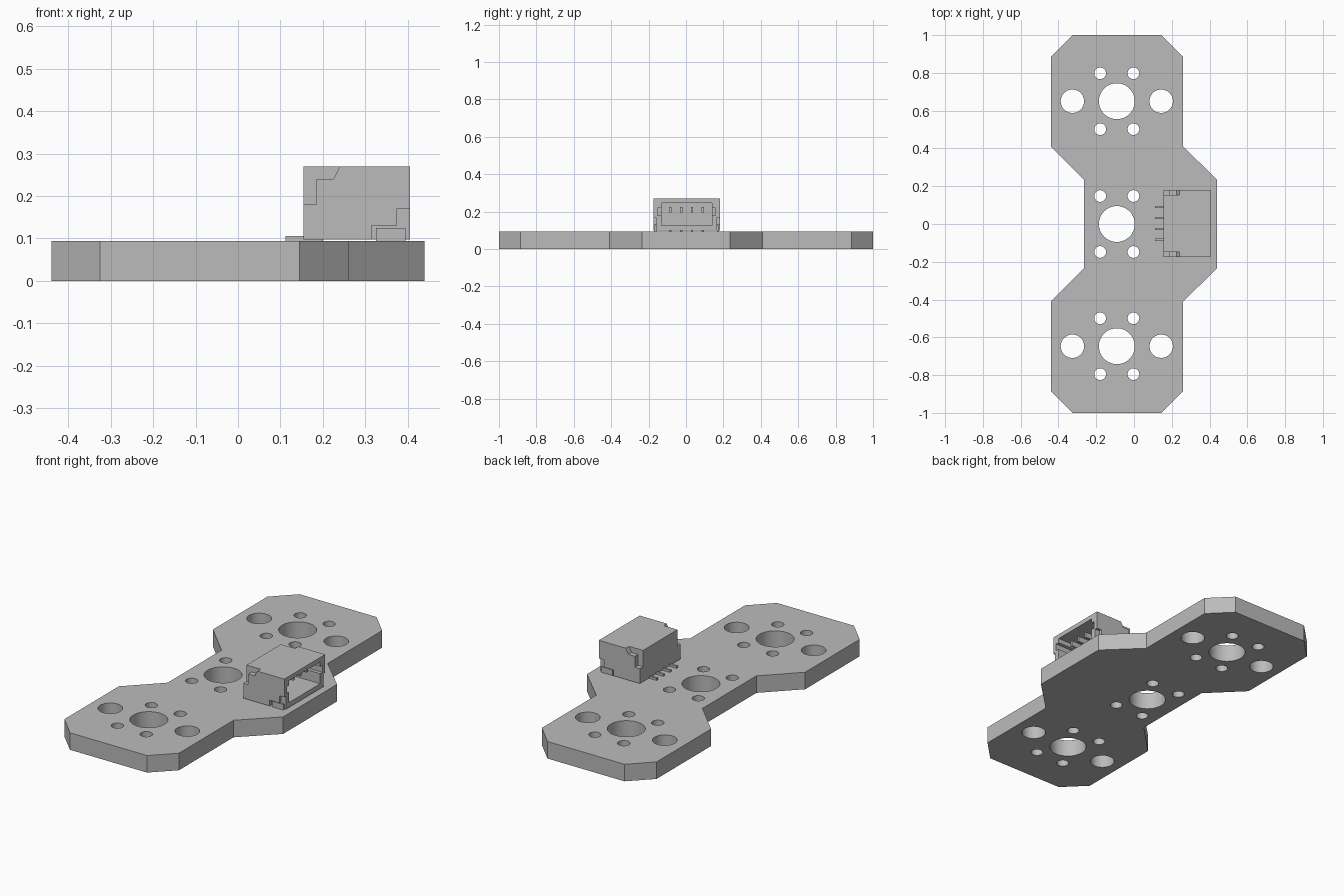
import bpy, bmesh
from math import cos, sin, pi, radians

old = bpy.data.objects.get("Cube")
if old:
    bpy.data.objects.remove(old, do_unlink=True)

grey = bpy.data.materials.new("light grey")
grey.use_nodes = True
grey.diffuse_color = (0.5, 0.5, 0.5, 1)
grey.node_tree.nodes["Principled BSDF"].inputs["Base Color"].default_value = (0.5, 0.5, 0.5, 1)


def add_object(name, bm):
    bmesh.ops.recalc_face_normals(bm, faces=bm.faces[:])
    mesh = bpy.data.meshes.new(name)
    bm.to_mesh(mesh)
    bm.free()
    mesh.materials.append(grey)
    obj = bpy.data.objects.new(name, mesh)
    bpy.context.collection.objects.link(obj)
    return obj


def box(name, x, y, z):
    bm = bmesh.new()
    bmesh.ops.create_cube(bm, size=1)
    for v in bm.verts:
        v.co = [lo + (c + 0.5) * (hi - lo) for c, (lo, hi) in zip(v.co, (x, y, z))]
    return add_object(name, bm)


def side_prism(name, profile, y0, y1):
    """Extrude an (x, z) profile along y."""
    bm = bmesh.new()
    face = bm.faces.new([bm.verts.new((x, y0, z)) for x, z in profile])
    ext = bmesh.ops.extrude_face_region(bm, geom=[face])["geom"]
    for v in ext:
        if isinstance(v, bmesh.types.BMVert):
            v.co.y = y1
    return add_object(name, bm)


def cut(target, cutter):
    cutter.hide_render = True
    mod = target.modifiers.new("cut", "BOOLEAN")
    mod.operation = "DIFFERENCE"
    mod.solver = "EXACT"
    mod.object = cutter
    bpy.context.view_layer.objects.active = target
    bpy.ops.object.modifier_apply(modifier=mod.name)
    bpy.data.objects.remove(cutter, do_unlink=True)


# Board: outline and holes filled as one extruded curve
TOP = 0.094
half = [(0.145, 1), (0.26, 0.885), (0.26, 0.41), (0.44, 0.235)]
left = [(-0.265, 0.235), (-0.44, 0.41), (-0.44, 0.885), (-0.325, 1)]
outline = half + [(x, -y) for x, y in reversed(half)]
outline += [(x, -y) for x, y in reversed(left)] + left

CX = -0.091
holes = []
for cy, dy in ((0.65, 0.148), (0, 0.148), (-0.647, 0.148)):
    holes.append((CX, cy, 0.095))
    for sx in (-1, 1):
        holes += [(CX + sx * 0.088, cy + s * dy, 0.031) for s in (-1, 1)]
        if cy:
            holes.append((CX + sx * 0.235, cy, 0.062))

curve = bpy.data.curves.new("board", "CURVE")
curve.dimensions = "2D"
curve.fill_mode = "BOTH"
curve.extrude = TOP / 2
loops = [outline]
for x, y, r in holes:
    loops.append([(x + r * cos(i * pi / 24), y + r * sin(i * pi / 24)) for i in range(48)])
for loop in loops:
    spline = curve.splines.new("POLY")
    spline.points.add(len(loop) - 1)
    for p, (x, y) in zip(spline.points, loop):
        p.co = (x, y, 0, 1)
    spline.use_cyclic_u = True
curve_obj = bpy.data.objects.new("board_outline", curve)
bpy.context.collection.objects.link(curve_obj)
bpy.context.view_layer.update()
bm = bmesh.new()
bm.from_mesh(curve_obj.to_mesh())
bmesh.ops.remove_doubles(bm, verts=bm.verts[:], dist=0.0005)
bmesh.ops.translate(bm, verts=bm.verts[:], vec=(0, 0, TOP / 2))
bpy.data.objects.remove(curve_obj, do_unlink=True)
board = add_object("board", bm)
bpy.ops.object.select_all(action="DESELECT")
board.select_set(True)
bpy.context.view_layer.objects.active = board
bpy.ops.object.shade_smooth_by_angle(angle=radians(30))

# Connector housing with a socket open towards +x
MID = 0.003
W = 0.178
housing = box("connector_housing", (0.155, 0.405), (MID - W, MID + W), (0.098, 0.27))
cut(housing, box("socket_cutter", (0.195, 0.5), (MID - 0.135, MID + 0.135), (0.125, 0.245)))
cut(housing, box("slot_cutter", (0.25, 0.5), (MID - 0.155, MID + 0.155), (0.18, 0.22)))

# Stepped recesses in both sides and the solder tabs in them
upper = [(0.1, 0.18), (0.185, 0.18), (0.185, 0.24), (0.225, 0.24), (0.245, 0.28), (0.1, 0.28)]
lower = [(0.315, 0.05), (0.315, 0.13), (0.375, 0.13), (0.375, 0.17), (0.45, 0.17), (0.45, 0.05)]
for side, s in (("left", 1), ("right", -1)):
    cut(housing, side_prism("upper_cutter", upper, MID + s * 0.15, MID + s * 0.25))
    cut(housing, side_prism("lower_cutter", lower, MID + s * 0.163, MID + s * 0.25))
    a, b = sorted((MID + s * 0.162, MID + s * 0.172))
    box(side + "_solder_tab", (0.325, 0.395), (a, b), (TOP, 0.125))

# Contact pins: solder feet behind, prongs inside the socket
for i in range(4):
    y = MID + (i - 1.5) * 0.058
    box(f"solder_foot_{i + 1}", (0.112, 0.2), (y - 0.006, y + 0.006), (TOP, 0.106))
    box(f"contact_prong_{i + 1}", (0.18, 0.36), (y - 0.006, y + 0.006), (0.195, 0.225))
